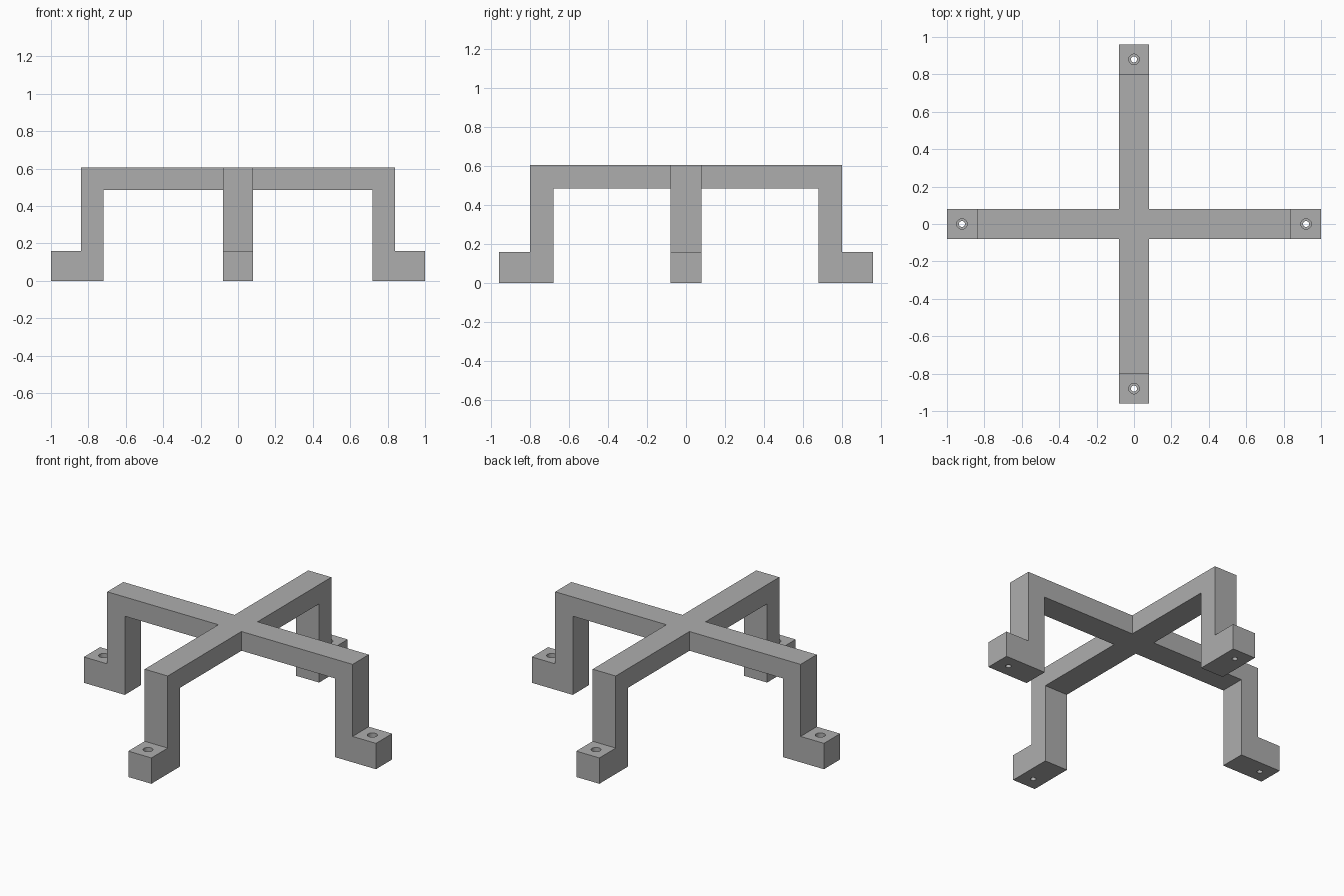
import bpy, bmesh, math
from mathutils import Matrix, Vector

cube = bpy.data.objects.get("Cube")
if cube:
    bpy.data.objects.remove(cube, do_unlink=True)

HALF = 0.079                    # half width of every bar
TOP, UNDER = 0.606, 0.487       # cross beam top and underside
FOOT = 0.16                     # foot height
REACH = (1.0, 0.96, 1.0, 0.96)  # arm lengths: +x, +y, -x, -y

grey = bpy.data.materials.new("plain_grey")
grey.use_nodes = True
colour = (0.42, 0.42, 0.42, 1)
grey.diffuse_color = colour
grey.node_tree.nodes["Principled BSDF"].inputs["Base Color"].default_value = colour


def make_object(name, bm):
    bmesh.ops.recalc_face_normals(bm, faces=bm.faces)
    mesh = bpy.data.meshes.new(name)
    bm.to_mesh(mesh)
    bm.free()
    obj = bpy.data.objects.new(name, mesh)
    bpy.context.collection.objects.link(obj)
    mesh.materials.append(grey)
    return obj


def add_arm(bm, reach, turn):
    """Beam, upright and foot as one side profile, open where it meets the hub."""
    outer, inner = reach - 0.16, reach - 0.28
    profile = [(HALF, UNDER), (inner, UNDER), (inner, 0), (reach, 0),
               (reach, FOOT), (outer, FOOT), (outer, TOP), (HALF, TOP)]
    rows = [[bm.verts.new(turn @ Vector((x, y, z))) for x, z in profile]
            for y in (-HALF, HALF)]
    for row in rows:
        bm.faces.new(row)
    for i in range(len(profile) - 1):
        bm.faces.new((rows[0][i], rows[0][i + 1], rows[1][i + 1], rows[1][i]))


def add_hole(bm, reach, turn):
    """Stepped screw hole: wide recess above a narrow through hole."""
    centre = turn @ Vector((reach - 0.08, 0, 0))
    rings = []
    for radius, z in ((0.016, -0.05), (0.016, 0.08), (0.028, 0.08), (0.028, FOOT + 0.05)):
        circle = bmesh.ops.create_circle(
            bm, segments=32, radius=radius,
            matrix=Matrix.Translation(centre + Vector((0, 0, z))))
        rings.append(circle["verts"])
    for low, high in zip(rings, rings[1:]):
        for i in range(len(low)):
            j = (i + 1) % len(low)
            bm.faces.new((low[i], low[j], high[j], high[i]))
    bm.faces.new(rings[0])
    bm.faces.new(rings[-1])


# Four arms around a square hub, and their screw holes
frame_bm, hole_bm = bmesh.new(), bmesh.new()
for k, reach in enumerate(REACH):
    turn = Matrix.Rotation(k * math.pi / 2, 3, "Z")
    add_arm(frame_bm, reach, turn)
    add_hole(hole_bm, reach, turn)
for z in (UNDER, TOP):
    frame_bm.faces.new([frame_bm.verts.new((x * HALF, y * HALF, z))
                        for x, y in ((-1, -1), (1, -1), (1, 1), (-1, 1))])
bmesh.ops.remove_doubles(frame_bm, verts=frame_bm.verts, dist=0.0005)

frame = make_object("four_legged_frame", frame_bm)
cutter = make_object("screw_hole_cutter", hole_bm)
cutter.hide_render = True

# Cut the screw holes through the feet
cut = frame.modifiers.new("screw_holes", "BOOLEAN")
cut.operation = "DIFFERENCE"
cut.solver = "EXACT"
cut.object = cutter
bpy.ops.object.select_all(action="DESELECT")
bpy.context.view_layer.objects.active = frame
frame.select_set(True)
bpy.ops.object.modifier_apply(modifier=cut.name)
bpy.data.objects.remove(cutter, do_unlink=True)
bpy.ops.object.shade_smooth_by_angle(angle=math.radians(30))
